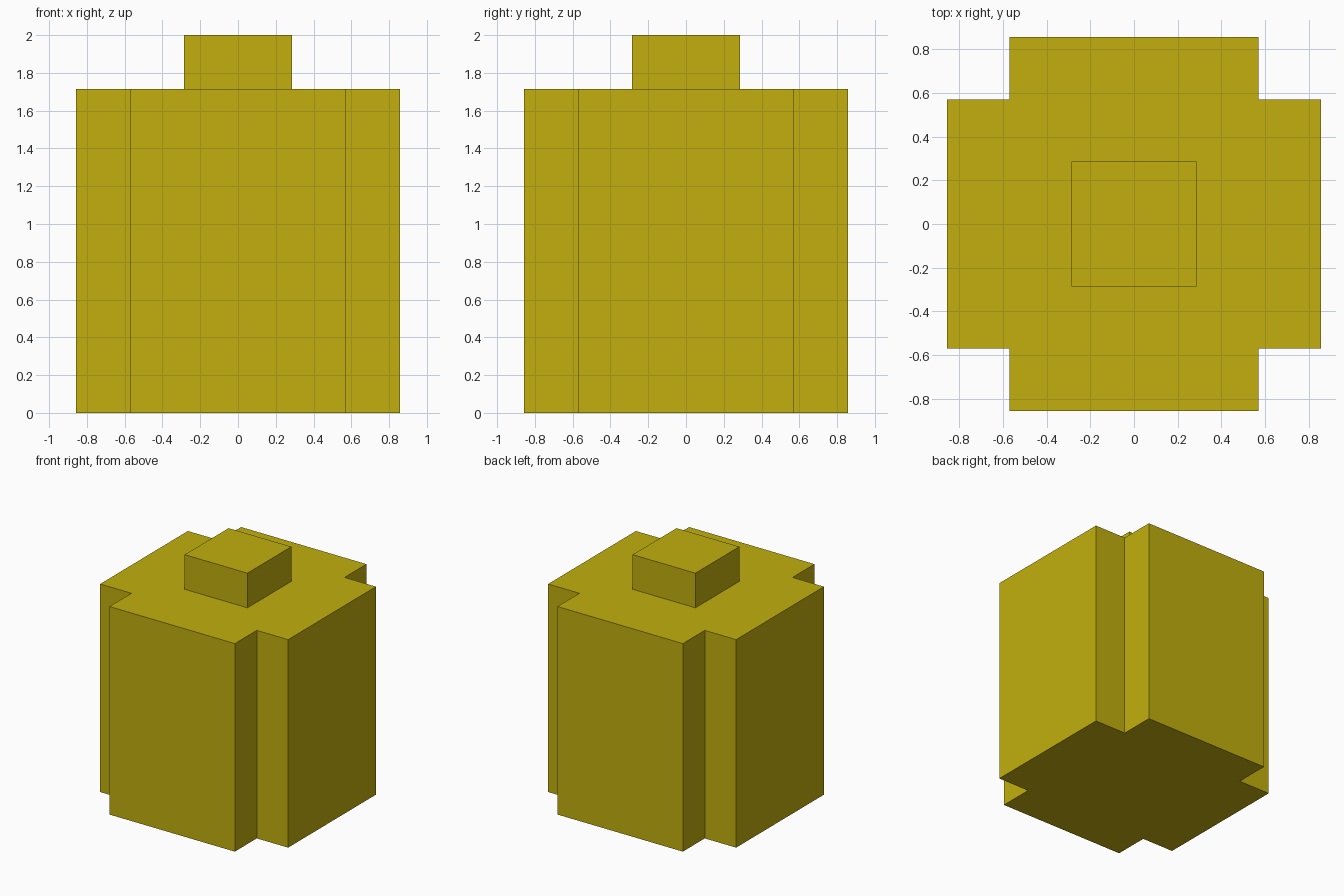
import bpy, bmesh

if "Cube" in bpy.data.objects:
    bpy.data.objects.remove(bpy.data.objects["Cube"])

U = 2 / 7  # the model sits on a 7-unit-high block grid

mat = bpy.data.materials.new("mustard yellow")
mat.diffuse_color = (0.539, 0.428, 0.0044, 1)
mat.use_nodes = True
mat.node_tree.nodes["Principled BSDF"].inputs["Base Color"].default_value = mat.diffuse_color


def prism(name, outline, z0, z1):
    """Extrude a flat outline from z0 to z1."""
    bm = bmesh.new()
    face = bm.faces.new([bm.verts.new((x * U, y * U, z0 * U)) for x, y in outline])
    ext = bmesh.ops.extrude_face_region(bm, geom=[face])
    top = [v for v in ext["geom"] if isinstance(v, bmesh.types.BMVert)]
    bmesh.ops.translate(bm, verts=top, vec=(0, 0, (z1 - z0) * U))
    bmesh.ops.recalc_face_normals(bm, faces=bm.faces)
    mesh = bpy.data.meshes.new(name)
    bm.to_mesh(mesh)
    bm.free()
    mesh.materials.append(mat)
    obj = bpy.data.objects.new(name, mesh)
    bpy.context.collection.objects.link(obj)
    return obj


# Body: square with notched corners, one corner rotated four times
outline = []
corner = [(3, 2), (2, 2), (2, 3)]
for _ in range(4):
    outline += corner
    corner = [(-y, x) for x, y in corner]
prism("body", outline, 0, 6)

# Square stub on top
prism("top_stub", [(-1, -1), (1, -1), (1, 1), (-1, 1)], 6, 7)
